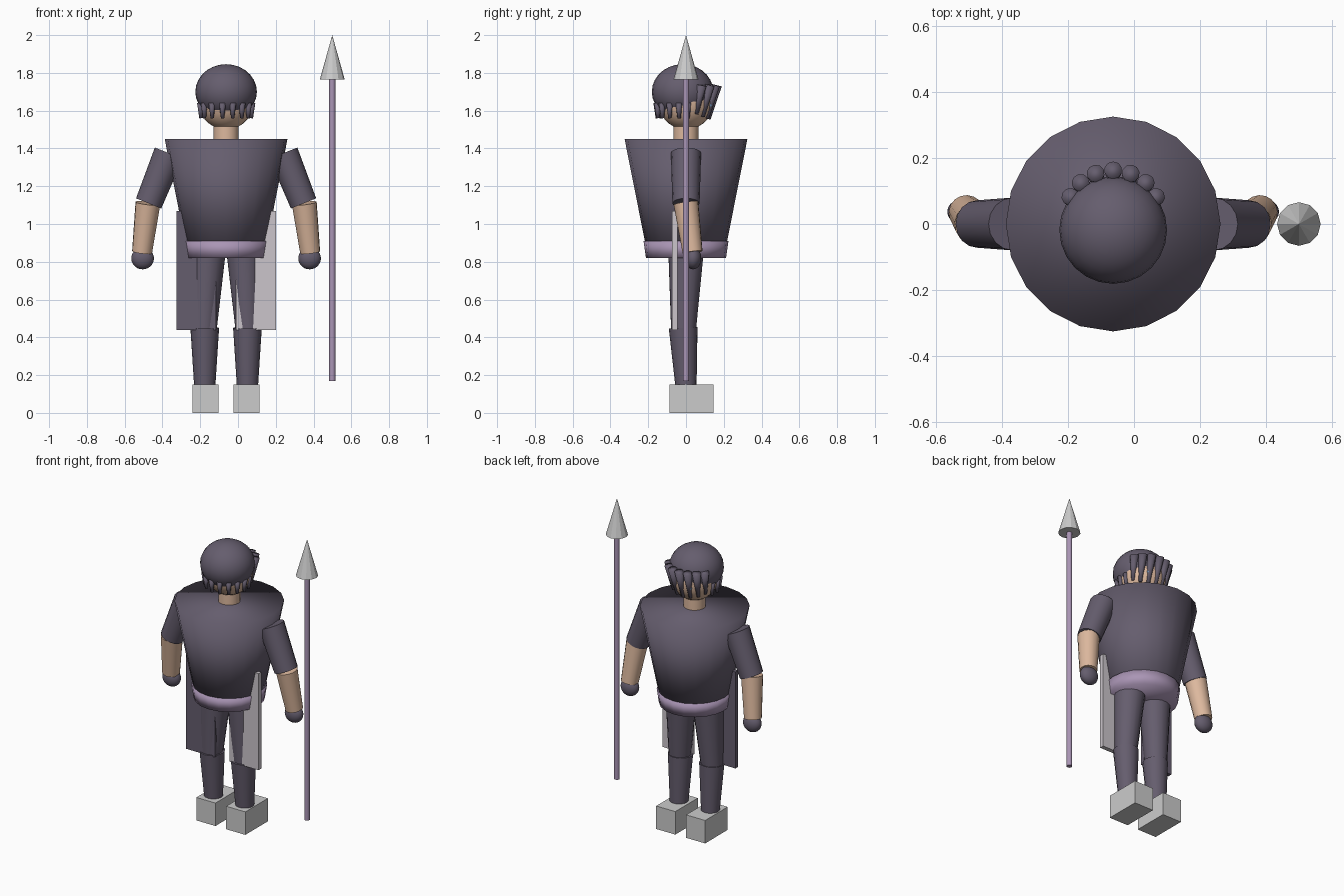
import bpy, math
from mathutils import Vector

if "Cube" in bpy.data.objects:
    bpy.data.objects.remove(bpy.data.objects["Cube"])

CX = -0.063                      # body centre line (the spear shifts it off zero)


def material(name, rgb):
    m = bpy.data.materials.new(name)
    m.diffuse_color = (*rgb, 1)
    m.use_nodes = True
    m.node_tree.nodes["Principled BSDF"].inputs["Base Color"].default_value = m.diffuse_color
    return m


CLOTH = material("dark_cloth", (0.13, 0.11, 0.155))
SKIN = material("skin", (0.72, 0.48, 0.34))
LILAC = material("lilac", (0.40, 0.30, 0.46))
PALE = material("pale_cloth", (0.60, 0.56, 0.60))
EYE = material("eye", (0.15, 0.25, 0.40))


def finish(name, mat, smooth="all"):
    ob = bpy.context.object
    ob.name = name
    if mat:
        ob.data.materials.append(mat)
    if smooth == "all":
        bpy.ops.object.shade_smooth()
    elif smooth == "angle":
        bpy.ops.object.shade_smooth_by_angle(angle=math.radians(40))
    return ob


def taper(name, p0, p1, r0, r1, mat, sides=20, smooth="all"):
    """Tapered cylinder from p0 (radius r0) to p1 (radius r1)."""
    p0, p1 = Vector(p0), Vector(p1)
    d = p1 - p0
    bpy.ops.mesh.primitive_cone_add(
        vertices=sides, radius1=r0, radius2=r1, depth=d.length, location=(p0 + p1) / 2,
        rotation=d.to_track_quat("Z", "Y").to_euler())
    return finish(name, mat, smooth)


def ball(name, loc, size, mat):
    bpy.ops.mesh.primitive_uv_sphere_add(segments=24, ring_count=14, radius=1, location=loc)
    bpy.context.object.scale = size
    return finish(name, mat)


def box(name, lo, hi, mat=None):
    lo, hi = Vector(lo), Vector(hi)
    bpy.ops.mesh.primitive_cube_add(size=1, location=(lo + hi) / 2)
    bpy.context.object.scale = hi - lo
    return finish(name, mat, None)


# Torso, belt, neck
taper("torso", (CX, 0, 0.83), (CX, 0, 1.45), 0.202, 0.325, CLOTH)
taper("belt", (CX, 0, 0.82), (CX, 0, 0.91), 0.212, 0.225, LILAC)
taper("neck", (CX, 0, 1.42), (CX, 0, 1.54), 0.066, 0.066, SKIN, 16, "angle")

# Head and hair cap
ball("head", (CX, 0, 1.645), (0.145, 0.145, 0.145), SKIN)
ball("hair_cap", (CX, -0.018, 1.70), (0.163, 0.163, 0.146), CLOTH)

# Fringe: tapered locks over the face, fanning round the +y side
for i in range(7):
    a = math.radians(24 + 22 * i)
    c, s = math.cos(a), math.sin(a)
    taper("fringe_lock", (CX + 0.142 * c, 0.027 + 0.136 * s, 1.735),
          (CX + 0.128 * c, 0.012 + 0.108 * s, 1.60 - 0.045 * s), 0.027, 0.010, CLOTH, 10)

# Short locks hanging round the sides and back
for deg in (168, 190, 212, 237, 262, 285, 308, 330, 352, 12):
    a = math.radians(deg)
    c, s = math.cos(a), math.sin(a)
    taper("back_lock", (CX + 0.138 * c, -0.018 + 0.138 * s, 1.64),
          (CX + 0.135 * c, -0.018 + 0.135 * s, 1.56), 0.018, 0.009, CLOTH, 8)

# Paired parts, mirrored about the body centre line
for side, sx in (("right", 1), ("left", -1)):
    def P(x, y, z):
        return (CX + sx * (x - CX), y, z)

    ball(f"{side}_eye", P(CX + 0.05, 0.128, 1.63), (0.018, 0.015, 0.018), EYE)

    # Arm
    taper(f"{side}_upper_arm", P(0.347, 0, 1.109), P(0.24, 0, 1.375), 0.072, 0.080,
          CLOTH, 16, "angle")
    taper(f"{side}_forearm", P(0.382, 0.035, 0.85), P(0.351, 0, 1.11), 0.053, 0.066,
          SKIN, 16, "angle")
    ball(f"{side}_hand", P(0.379, 0.037, 0.818), (0.060, 0.044, 0.058), CLOTH)

    # Leg
    taper(f"{side}_thigh", P(0.053, -0.013, 0.44), P(0.033, 0, 0.85), 0.067, 0.095,
          CLOTH, 16, "angle")
    taper(f"{side}_shin", P(0.050, 0, 0.14), P(0.050, -0.015, 0.45), 0.056, 0.076,
          CLOTH, 16, "angle")
    b = sorted((P(-0.024, 0, 0)[0], P(0.114, 0, 0)[0]))
    box(f"{side}_boot", (b[0], -0.087, 0), (b[1], 0.145, 0.15))

    # Hanging cloth panel
    b = sorted((P(-0.010, 0, 0)[0], P(0.200, 0, 0)[0]))
    box(f"{side}_cloth_panel", (b[0], -0.073, 0.44), (b[1], -0.045, 1.07),
        PALE if sx > 0 else CLOTH)

# Spear
taper("spear_shaft", (0.499, 0, 0.17), (0.499, 0, 1.78), 0.017, 0.017, LILAC, 10, "angle")
taper("spear_head", (0.499, 0, 1.765), (0.499, 0, 2.0), 0.066, 0, None, 12, None)
